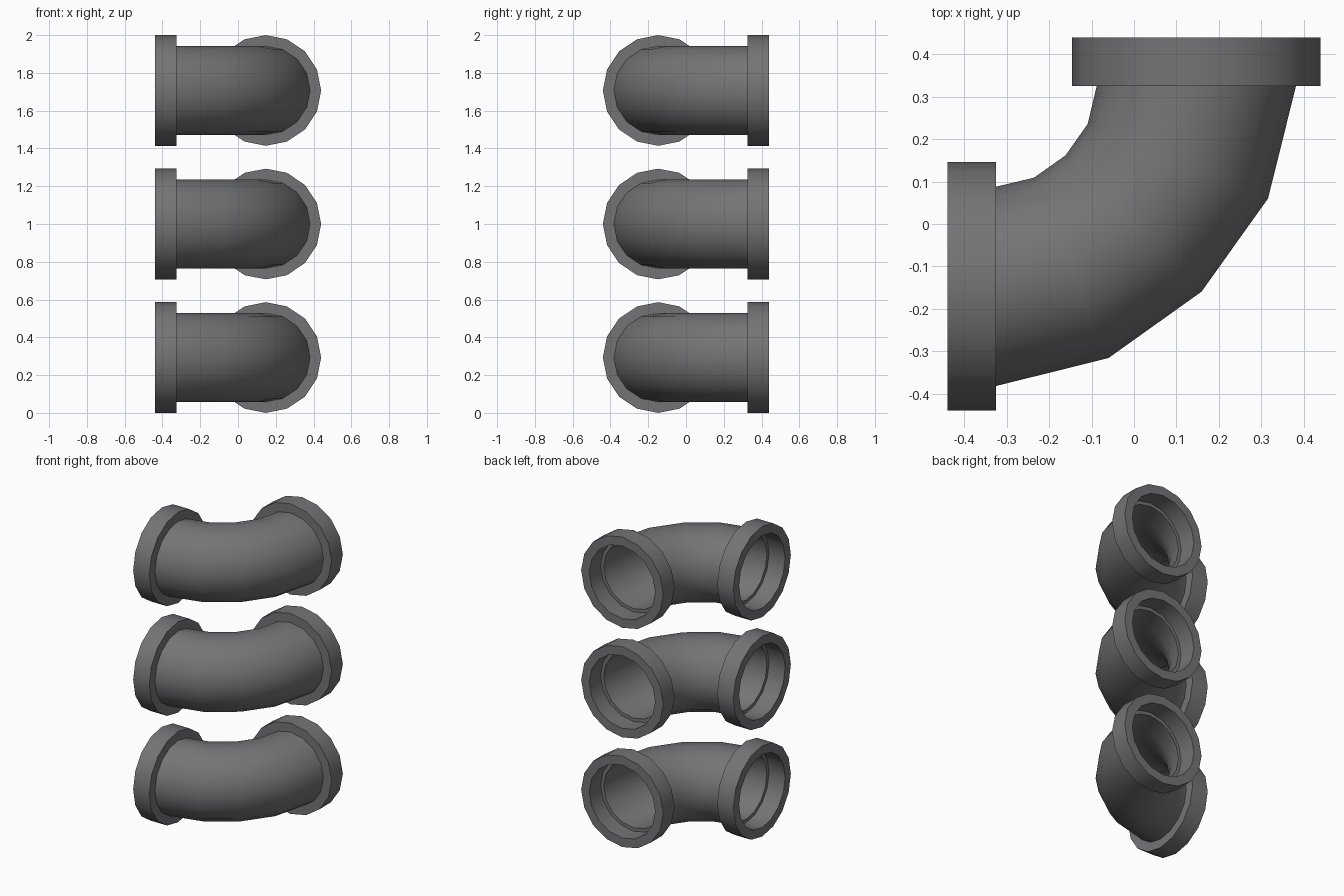
import bpy, bmesh, math
from mathutils import Vector

if "Cube" in bpy.data.objects:
    bpy.data.objects.remove(bpy.data.objects["Cube"], do_unlink=True)

SIDES = 16
END = 0.325          # where the bend meets each collar
AXIS = 0.147         # offset of each opening's axis
PIPE_R, BORE_R, COLLAR_R = 0.235, 0.213, 0.293
COLLAR_DEPTH = 0.115
UP = Vector((0, 0, 1))

grey = bpy.data.materials.new("dark grey plastic")
grey.use_nodes = True
colour = (0.17, 0.175, 0.182, 1)
grey.diffuse_color = colour
bsdf = grey.node_tree.nodes["Principled BSDF"]
bsdf.inputs["Base Color"].default_value = colour
bsdf.inputs["Roughness"].default_value = 0.6


def ring(bm, centre, across, width, height):
    """One loop of vertices around a pipe cross-section."""
    verts = []
    for i in range(SIDES):
        a = math.tau * i / SIDES
        verts.append(bm.verts.new(centre + across * width * math.cos(a) + UP * height * math.sin(a)))
    return verts


def finish(name, bm, rings, location):
    """Skin the rings into a closed hollow shell and make the object."""
    for a, b in zip(rings, rings[1:] + rings[:1]):
        for i in range(SIDES):
            j = (i + 1) % SIDES
            bm.faces.new((a[i], a[j], b[j], b[i]))
    bmesh.ops.recalc_face_normals(bm, faces=bm.faces)
    for f in bm.faces:
        f.smooth = True
    for e in bm.edges:
        e.smooth = e.calc_face_angle(0) < math.radians(35)
    mesh = bpy.data.meshes.new(name)
    bm.to_mesh(mesh)
    bm.free()
    mesh.materials.append(grey)
    obj = bpy.data.objects.new(name, mesh)
    obj.location = location
    bpy.context.collection.objects.link(obj)


def bend(name, location):
    # Quarter turn in four segments, slightly tightened at the middle
    bm = bmesh.new()
    pivot = Vector((-END, END, 0))
    centre_radius = (0.472, 0.4635, 0.458, 0.4635, 0.472)
    half_width = (0.235, 0.230, 0.227, 0.230, 0.235)
    wall = PIPE_R - BORE_R
    outer, inner = [], []
    for i, (r, w) in enumerate(zip(centre_radius, half_width)):
        a = math.radians(22.5 * i)
        out = Vector((math.sin(a), -math.cos(a), 0))
        outer.append(ring(bm, pivot + out * r, out, w, PIPE_R))
        inner.append(ring(bm, pivot + out * r, out, w - wall, BORE_R))
    finish(name, bm, outer + inner[::-1], location)


def collar(name, base, direction, location):
    # Wide socket ring, open through the middle
    bm = bmesh.new()
    across = direction.cross(UP)
    profile = ((0, COLLAR_R), (COLLAR_DEPTH, COLLAR_R), (COLLAR_DEPTH, PIPE_R), (0, PIPE_R))
    rings = [ring(bm, base + direction * d, across, r, r) for d, r in profile]
    finish(name, bm, rings, location)


# Three identical elbows stacked with gaps
for label, z in (("lower", 0.293), ("middle", 1.0), ("upper", 1.707)):
    place = (0, 0, z)
    bend(label + "_elbow_pipe", place)
    collar(label + "_side_collar", Vector((-END, -AXIS, 0)), Vector((-1, 0, 0)), place)
    collar(label + "_back_collar", Vector((AXIS, END, 0)), Vector((0, 1, 0)), place)
